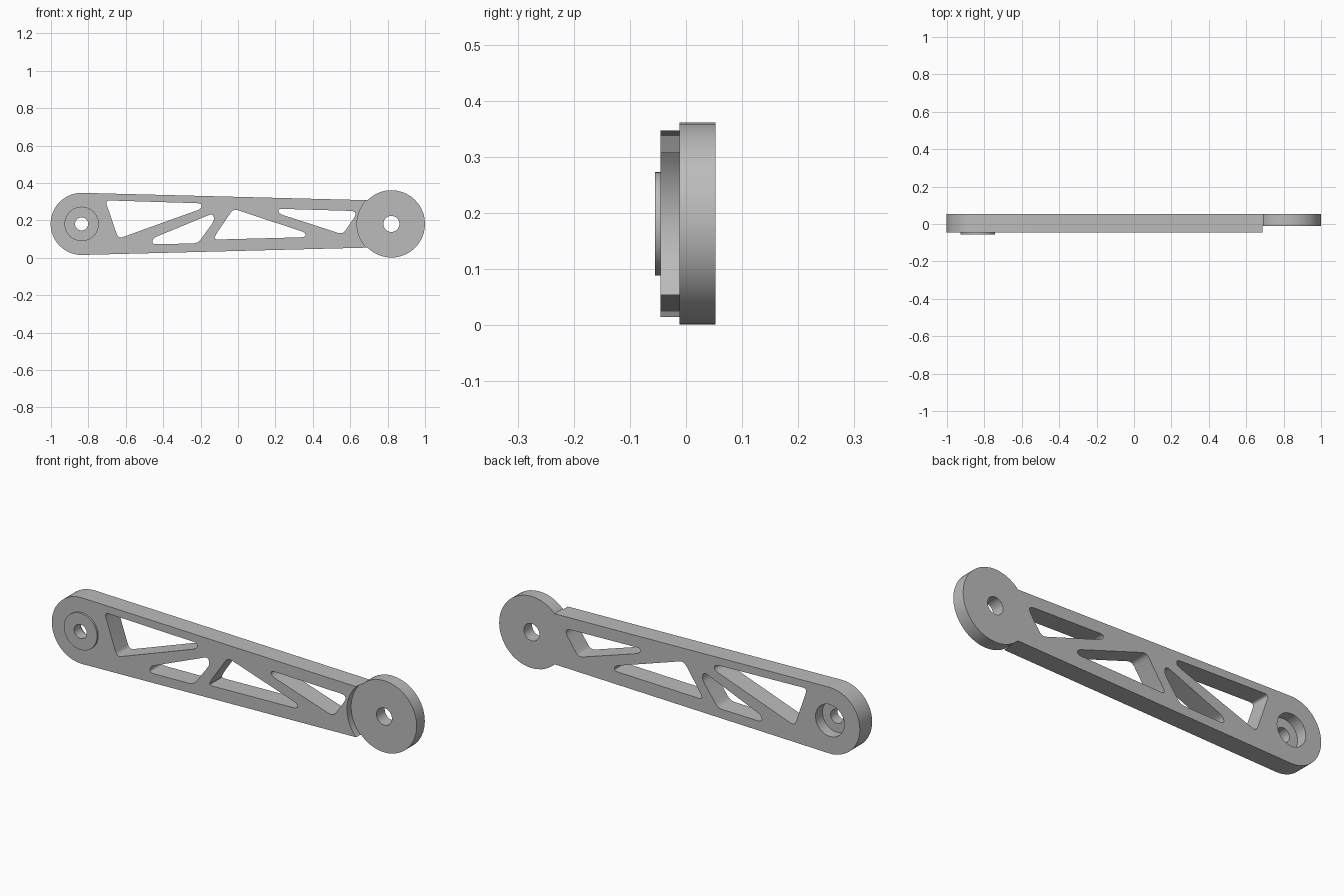
import bpy, bmesh, math
from mathutils import Vector

cube = bpy.data.objects.get("Cube")
if cube:
    bpy.data.objects.remove(cube, do_unlink=True)

MID = 0.181                      # height of both pivots
FRONT, STEP, BACK = -0.045, -0.012, 0.053
SMALL_X, LARGE_X = -0.836, 0.82  # pivot positions

grey = bpy.data.materials.new("grey_plastic")
grey.use_nodes = True
grey.diffuse_color = (0.5, 0.5, 0.5, 1)
grey.node_tree.nodes["Principled BSDF"].inputs["Base Color"].default_value = (0.5, 0.5, 0.5, 1)


def prism(name, outline, y0, y1):
    """Extrude an (x, z) outline from y0 to y1."""
    bm = bmesh.new()
    face = bm.faces.new([bm.verts.new((x, y0, z)) for x, z in outline])
    side = bmesh.ops.extrude_face_region(bm, geom=[face])
    verts = [g for g in side["geom"] if isinstance(g, bmesh.types.BMVert)]
    bmesh.ops.translate(bm, vec=(0, y1 - y0, 0), verts=verts)
    bmesh.ops.recalc_face_normals(bm, faces=bm.faces)
    mesh = bpy.data.meshes.new(name)
    bm.to_mesh(mesh)
    bm.free()
    mesh.materials.append(grey)
    obj = bpy.data.objects.new(name, mesh)
    bpy.context.collection.objects.link(obj)
    return obj


def arc(x, r, start=0, end=360, n=40):
    steps = n if end - start == 360 else n + 1
    angles = [math.radians(start + (end - start) * i / n) for i in range(steps)]
    return [(x + r * math.cos(a), MID + r * math.sin(a)) for a in angles]


def rounded(points, cut=0.026, n=5):
    """Round every corner of a polygon with a short curve."""
    pts = [Vector(p) for p in points]
    out = []
    for i, p in enumerate(pts):
        ends = []
        for q in (pts[i - 1], pts[(i + 1) % len(pts)]):
            d = q - p
            ends.append(p + d.normalized() * min(cut, d.length * 0.45))
        for k in range(n + 1):
            t = k / n
            out.append(ends[0] * (1 - t) ** 2 + p * 2 * t * (1 - t) + ends[1] * t ** 2)
    return [tuple(v) for v in out]


def combine(target, tool, operation):
    mod = target.modifiers.new("combine", 'BOOLEAN')
    mod.operation, mod.object, mod.solver = operation, tool, 'EXACT'
    bpy.context.view_layer.objects.active = target
    bpy.ops.object.modifier_apply(modifier=mod.name)
    bpy.data.objects.remove(tool, do_unlink=True)


# Tapered arm with a round small end
taper = [(0.8, MID + 0.124)] + arc(SMALL_X, 0.166, 88.6, 271.4, 24) + [(0.8, MID - 0.124)]
arm = prism("link_arm", taper, FRONT, BACK)

# Recess for the large end, then the large disc and the small boss
combine(arm, prism("recess", arc(LARGE_X, 0.184), FRONT - 0.1, STEP), 'DIFFERENCE')
combine(arm, prism("large_disc", arc(LARGE_X, 0.18), STEP, BACK), 'UNION')
combine(arm, prism("boss", arc(SMALL_X, 0.092), -0.055, -0.02), 'UNION')

# Pivot holes and the counterbore behind the boss
combine(arm, prism("large_hole", arc(LARGE_X, 0.043, n=28), -0.2, 0.2), 'DIFFERENCE')
combine(arm, prism("small_hole", arc(SMALL_X, 0.035, n=28), -0.2, 0.2), 'DIFFERENCE')
combine(arm, prism("counterbore", arc(SMALL_X, 0.08), -0.002, 0.2), 'DIFFERENCE')

# Truss windows through the arm
windows = [
    [(-0.71, 0.307), (-0.195, 0.291), (-0.195, 0.262), (-0.64, 0.102)],
    [(-0.46, 0.072), (-0.455, 0.105), (-0.135, 0.237), (-0.125, 0.2), (-0.215, 0.077)],
    [(-0.025, 0.262), (0.36, 0.135), (0.362, 0.11), (-0.13, 0.097), (-0.118, 0.125)],
    [(0.212, 0.262), (0.622, 0.25), (0.632, 0.23), (0.56, 0.125), (0.22, 0.235)],
]
for outline in windows:
    combine(arm, prism("window", rounded(outline), -0.2, 0.2), 'DIFFERENCE')

# Smooth the round walls, keep the rims sharp
bpy.ops.object.select_all(action='DESELECT')
arm.select_set(True)
bpy.context.view_layer.objects.active = arm
bpy.ops.object.shade_smooth_by_angle(angle=math.radians(30))
